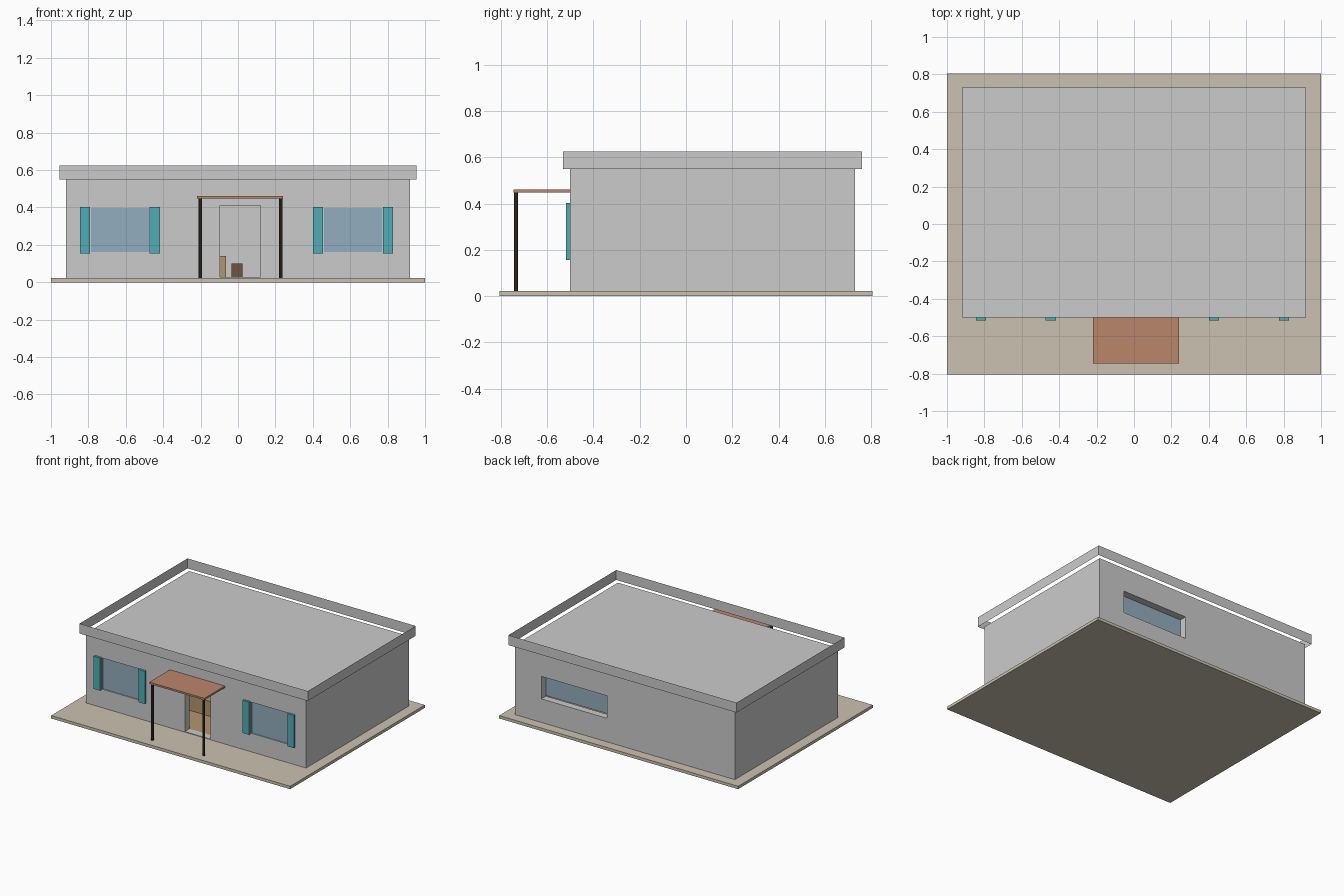
import bpy, bmesh

if "Cube" in bpy.data.objects:
    bpy.data.objects.remove(bpy.data.objects["Cube"])

def paint(ob, color):
    if color:
        name, rgb = color
        m = bpy.data.materials.get(name) or bpy.data.materials.new(name)
        m.diffuse_color = (*rgb, 1)
        m.use_nodes = True
        m.node_tree.nodes["Principled BSDF"].inputs["Base Color"].default_value = m.diffuse_color
        ob.data.materials.append(m)

def box(name, x, y, z, color=None):
    """Box given by its (min, max) range on each axis."""
    bpy.ops.mesh.primitive_cube_add(size=1)
    ob = bpy.context.object
    ob.name = name
    for v in ob.data.vertices:
        v.co = [r[0] if c < 0 else r[1] for c, r in zip(v.co, (x, y, z))]
    paint(ob, color)
    return ob

def cut(target, name, x, y, z):
    c = box(name, x, y, z)
    c.hide_render = True
    c.display_type = 'WIRE'
    m = target.modifiers.new(name, 'BOOLEAN')
    m.operation, m.solver, m.object = 'DIFFERENCE', 'EXACT', c

SAND = ("sand", (0.60, 0.54, 0.44))
TEAL = ("teal", (0.08, 0.42, 0.46))
GLASS = ("glass", (0.29, 0.42, 0.52))
CLAY = ("clay", (0.50, 0.24, 0.15))
DARK = ("dark_wood", (0.05, 0.035, 0.025))
WOOD = ("wood", (0.45, 0.30, 0.16))
BROWN = ("brown", (0.15, 0.09, 0.05))

# Ground slab, interior floor and hollow walls
box("ground_slab", (-1, 1), (-.805, .805), (0, .022), SAND)
box("interior_floor", (-.87, .87), (-.45, .68), (.022, .027), WOOD)
walls = box("walls", (-.92, .92), (-.5, .73), (.022, .55))
T = .055
cut(walls, "room_cutter", (-.92 + T, .92 - T), (-.5 + T, .73 - T), (-.1, .8))
cut(walls, "door_cutter", (-.095, .12), (-.6, -.4), (.027, .41))
cut(walls, "back_window_cutter", (.15, .70), (.6, .8), (.20, .37))

# Flat roof panel and open thin parapet band around it
box("roof", (-.91, .91), (-.487, .72), (.53, .552))
band = box("parapet", (-.955, .955), (-.53, .76), (.55, .625))
bm = bmesh.new()
bm.from_mesh(band.data)
bmesh.ops.delete(bm, geom=[f for f in bm.faces if abs(f.normal.z) > .5], context='FACES_ONLY')
bm.to_mesh(band.data)
bm.free()

# Front windows, each with a pair of shutters
for side, cx in (("left", -.632), ("right", .615)):
    cut(walls, side + "_window_cutter", (cx - .155, cx + .155), (-.6, -.4), (.162, .398))
    box(side + "_window_glass", (cx - .155, cx + .155), (-.492, -.482), (.162, .398), GLASS)
    for k, s in (("outer", -1), ("inner", 1)):
        c = cx + s * .187
        box(f"{side}_shutter_{k}", (c - .027, c + .027), (-.517, -.5), (.155, .402), TEAL)

# Back window glass, set deep in its opening
box("back_window_glass", (.14, .71), (.66, .668), (.20, .38), GLASS)

# Porch canopy on two slim posts
box("porch_canopy", (-.22, .24), (-.745, -.5), (.447, .461), CLAY)
for side, x in (("left", -.202), ("right", .228)):
    bpy.ops.mesh.primitive_cylinder_add(vertices=8, radius=.009, depth=.425, location=(x, -.734, .2345))
    post = bpy.context.object
    post.name = side + "_porch_post"
    paint(post, DARK)

# Furniture seen through the doorway
box("counter", (-.40, -.065), (-.20, .0), (.027, .14), WOOD)
box("stool", (-.035, .025), (-.13, -.07), (.027, .10), BROWN)
